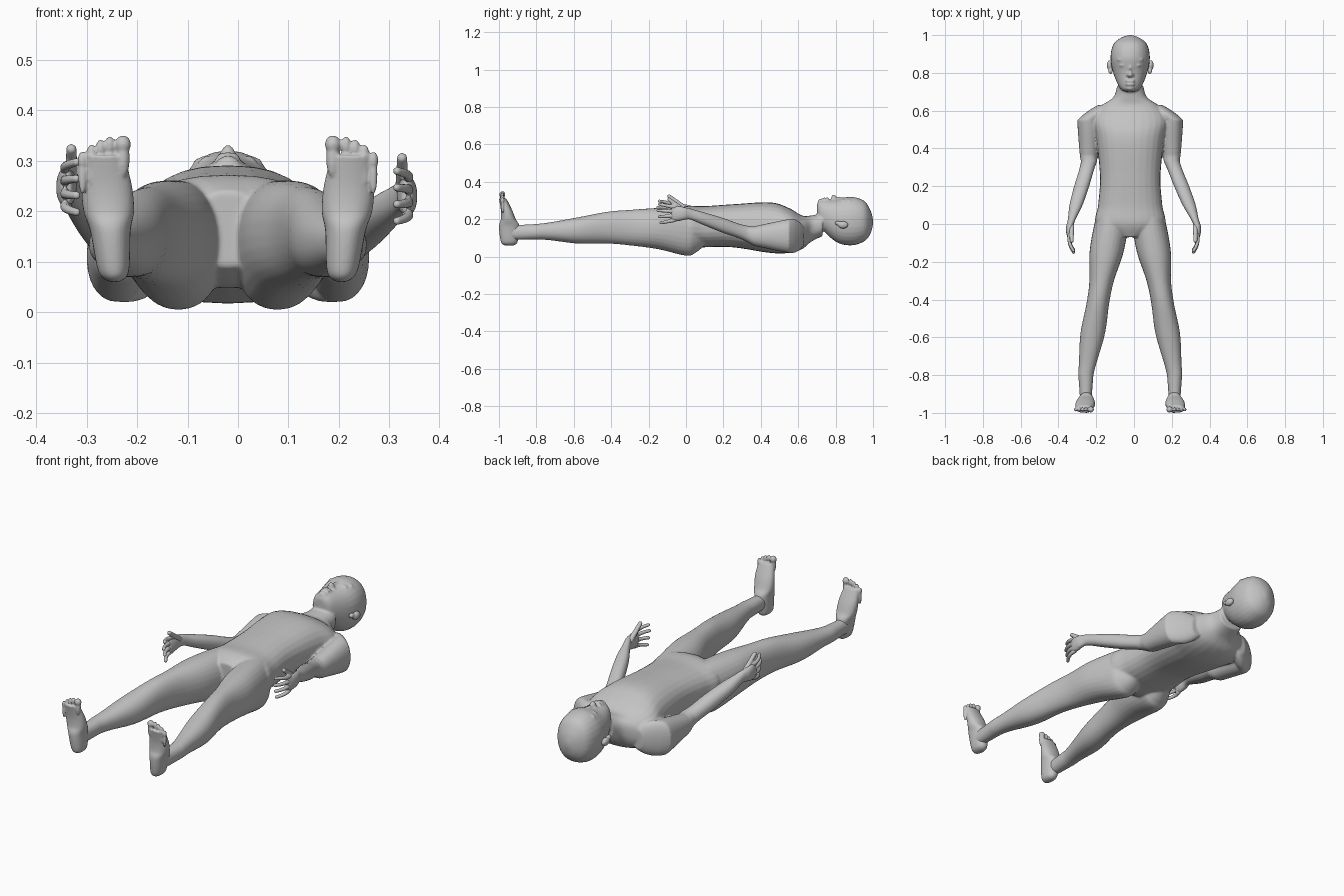
import bpy, bmesh, math
from mathutils import Matrix, Vector

cube = bpy.data.objects.get("Cube")
if cube:
    bpy.data.objects.remove(cube, do_unlink=True)

MIDLINE = -.02
SIDES = {"left": 1, "right": -1}

grey = bpy.data.materials.new("plain grey")
grey.use_nodes = True
tone = (.55, .55, .55, 1)
grey.diffuse_color = tone
grey.node_tree.nodes["Principled BSDF"].inputs["Base Color"].default_value = tone


def refine(rows, steps=6):
    """Smoothly interpolate the section rows (Catmull-Rom)."""
    padded = [rows[0], *rows, rows[-1]]
    for before, start, end, after in zip(padded, padded[1:], padded[2:], padded[3:]):
        for step in range(steps):
            t = step / steps
            yield [
                p + t / 2 * (q - o + t * (2 * o - 5 * p + 4 * q - r + t * (3 * p - o - 3 * q + r)))
                for o, p, q, r in zip(before, start, end, after)
            ]
    yield rows[-1]


def rounded(value, power):
    """Sharpen or flatten a sine or cosine for a squarer oval."""
    return math.copysign(abs(value) ** (2 / power), value)


def loft(bm, rows, spine, side=1, upright=False, power=2.2, sides=28):
    """Skin oval sections. Row: position, half width, low edge, high edge.
    The spine rule gives the sideways offset and lift at each position."""
    rings = []
    for position, half_width, low, high in refine(rows):
        offset, lift = spine(position)
        centre, half_depth = lift + (low + high) / 2, (high - low) / 2
        ring = []
        for index in range(sides):
            angle = math.tau * index / sides
            across = offset + half_width * rounded(math.cos(angle), power)
            depth = centre + half_depth * rounded(math.sin(angle), power)
            y, z = (depth, position) if upright else (position, depth)
            ring.append(bm.verts.new((MIDLINE + side * across, y, z)))
        rings.append(ring)
    for lower, upper in zip(rings, rings[1:]):
        for index in range(sides):
            after = (index + 1) % sides
            bm.faces.new((lower[index], lower[after], upper[after], upper[index]))
    bm.faces.new(rings[0])
    bm.faces.new(rings[-1])


def blob(bm, centre, radii, side=1):
    """Ellipsoid placed on one side of the midline."""
    x, y, z = centre
    place = Matrix.Translation((MIDLINE + side * x, y, z)) @ Matrix.Diagonal((*radii, 1))
    bmesh.ops.create_uvsphere(bm, u_segments=16, v_segments=10, radius=1, matrix=place)


def bead_chain(bm, side, start, travel, curl, thickness, beads=16):
    """Tapered finger that bows outward and then curls towards the body."""
    for index in range(beads):
        t = index / (beads - 1)
        centre = start + travel * t + Vector((curl * t * (.5 - t), 0, 0))
        radius = thickness * (1 - t / 4)
        blob(bm, centre, (radius, radius, radius), side)


def finish(bm, name, voxel, smoothing):
    """Fuse the overlapping volumes into one smooth skin."""
    bmesh.ops.recalc_face_normals(bm, faces=bm.faces)
    mesh = bpy.data.meshes.new(name)
    bm.to_mesh(mesh)
    bm.free()
    mesh.materials.append(grey)
    part = bpy.data.objects.new(name, mesh)
    bpy.context.collection.objects.link(part)
    fuse = part.modifiers.new("fuse", "REMESH")
    fuse.mode = "VOXEL"
    fuse.voxel_size = voxel
    fuse.use_smooth_shade = True
    soften = part.modifiers.new("soften", "SMOOTH")
    soften.iterations = smoothing


def centre_spine(y):
    return 0, 0


def leg_spine(y):
    return min(.235, .1 - .17 * y), 0


def foot_spine(z):
    return .22 + .08 * z, 0


def arm_spine(side):
    """Upper arm lies flat, forearm rises outward; the right one hangs closer."""
    closer = .035 if side < 0 else 0

    def spine(y):
        shoulder = max(0, y - .55)
        reach = min(1, max(0, .35 - y) / .35)
        x = min(.355, .22 + .4 * max(0, .33 - y)) - shoulder - closer * reach
        z = min(.23, .11 + .35 * max(0, .36 - y)) + closer * reach / 2
        return x, z
    return spine


# Section rows: position, half width, low edge, high edge
torso = [(.73, .07, .11, .23), (.67, .09, .08, .22), (.62, .16, .04, .22),
         (.55, .2, .02, .26), (.45, .18, .02, .29), (.25, .16, .05, .28),
         (.1, .17, .05, .27), (0, .18, .05, .27), (-.07, .06, .09, .24)]
head = [(.7, .02, .23, .28), (.72, .055, .16, .3), (.8, .09, .08, .305),
        (.88, .104, .06, .32), (.95, .09, .08, .3), (.985, .05, .12, .25),
        (1, .01, .17, .2)]
leg = [(.1, .05, .06, .2), (.05, .08, .02, .25), (0, .09, .005, .26),
       (-.15, .09, .04, .26), (-.3, .065, .06, .25), (-.42, .06, .07, .24),
       (-.58, .065, .07, .21), (-.75, .045, .09, .18), (-.88, .034, .09, .17),
       (-.95, .03, .09, .17)]
foot = [(.06, .01, -.97, -.92), (.08, .03, -.99, -.9), (.16, .04, -1, -.89),
        (.2, .05, -.99, -.91), (.25, .05, -.99, -.93), (.31, .04, -1, -.96)]
# Arm and palm: position, half width, half depth
arm = [(.63, .03, .05), (.6, .05, .08), (.55, .06, .09), (.4, .05, .06),
       (.3, .04, .04), (.2, .04, .04), (.1, .035, .035), (.02, .02, .03),
       (-.04, .02, .04), (-.08, .01, .04)]

# Body: trunk, head, limbs
bm = bmesh.new()
loft(bm, torso, centre_spine, power=2.4)
loft(bm, head, centre_spine)
for side in SIDES.values():
    loft(bm, leg, leg_spine, side)
    loft(bm, [(y, wide, -deep, deep) for y, wide, deep in arm], arm_spine(side), side)
    # Closed eyelid, brow, nostril
    blob(bm, (.04, .84, .29), (.02, .01, .02), side)
    blob(bm, (.04, .87, .295), (.03, .01, .015), side)
    blob(bm, (.01, .79, .305), (.01, .01, .015), side)
# Nose tip and bridge, chin, lips
blob(bm, (0, .79, .31), (.015, .015, .022))
blob(bm, (0, .82, .3), (.01, .04, .02))
blob(bm, (0, .72, .29), (.025, .015, .02))
for y in (.74, .757):
    blob(bm, (0, y, .305), (.027, .008, .013))
finish(bm, "body", .0055, 5)

for label, side in SIDES.items():
    # Ear: rim and lobe
    bm = bmesh.new()
    blob(bm, (.108, .84, .17), (.016, .028, .02), side)
    blob(bm, (.104, .81, .18), (.012, .016, .012), side)
    finish(bm, "ear_" + label, .004, 2)

    # Fingers fan out from the palm, with the thumb above
    bm = bmesh.new()
    x, z = arm_spine(side)(-.06)
    for finger in range(4):
        fan = 1.5 - finger
        start = Vector((x, -.06, z + .023 * fan))
        length = .09 - .008 * abs(finger - 1)
        bead_chain(bm, side, start, Vector((0, -length, .01 * fan)), .04, .011)
    bead_chain(bm, side, Vector((x - .01, -.01, z + .015)), Vector((0, -.08, .06)), 0, .014)
    finish(bm, "fingers_" + label, .0035, 2)

    # Foot: heel and sole, then toes shrinking outward
    bm = bmesh.new()
    loft(bm, foot, foot_spine, side, upright=True)
    for toe in range(5):
        thick = .01 if toe else .016
        x = .208 + .018 * toe + (.008 if toe else 0)
        top = .35 - .002 * toe * toe
        blob(bm, (x, -.982, top - .018), (thick, thick, .018), side)
        blob(bm, (x, -.982, top - .045), (thick * .85, thick * .85, .04), side)
    finish(bm, "foot_" + label, .0035, 2)
